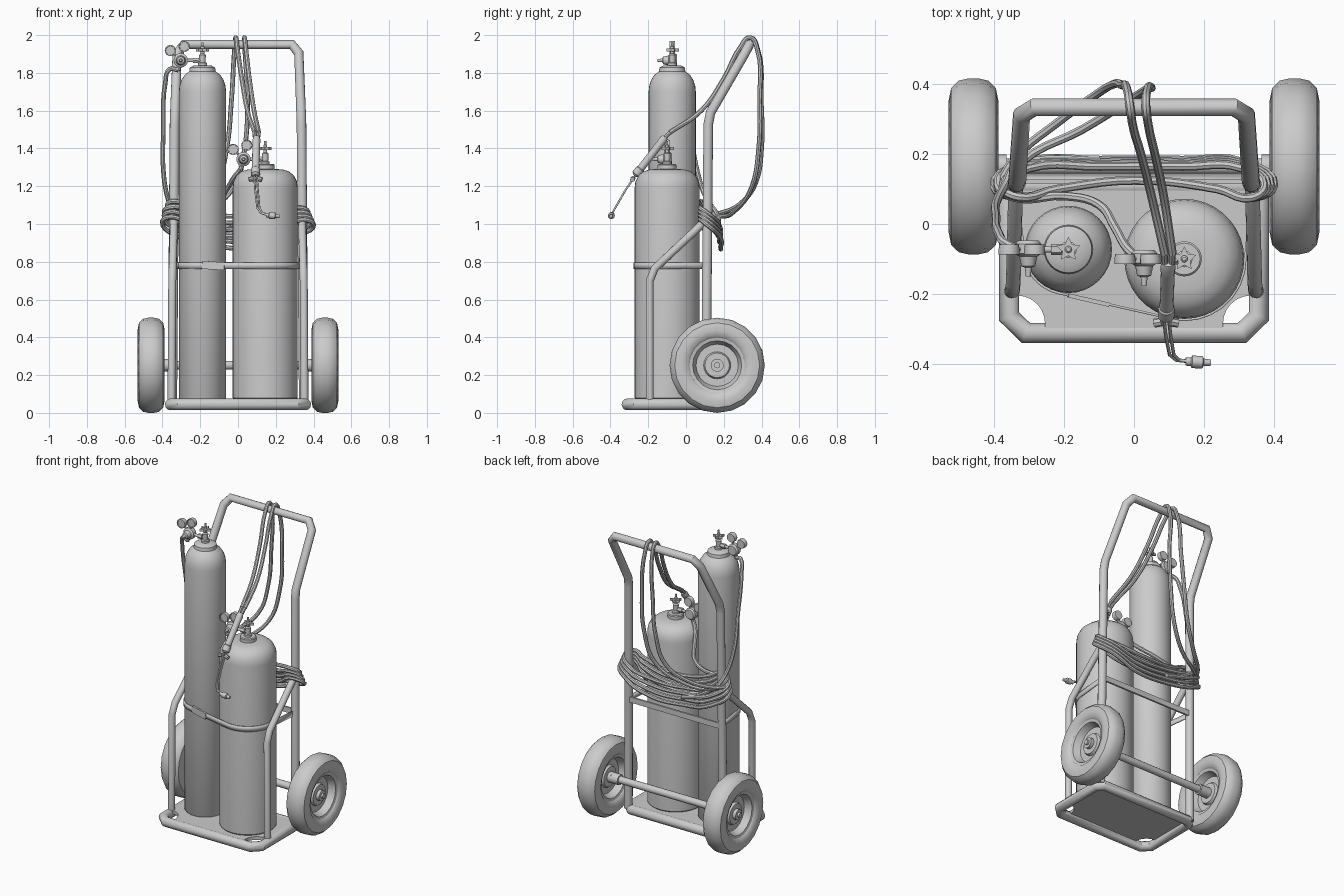
import bpy, bmesh
from math import sin, cos, pi, radians
from mathutils import Vector


def finish(name, bm):
    bmesh.ops.remove_doubles(bm, verts=bm.verts, dist=1e-5)
    bmesh.ops.recalc_face_normals(bm, faces=bm.faces)
    me = bpy.data.meshes.new(name)
    bm.to_mesh(me)
    bm.free()
    ob = bpy.data.objects.new(name, me)
    bpy.context.collection.objects.link(ob)
    return ob


def lathe(name, profile, loc, axis=(0, 0, 1), segs=16):
    """Spin (radius, height) pairs about an axis."""
    bm = bmesh.new()
    rings = [[bm.verts.new((r * cos(2 * pi * i / segs), r * sin(2 * pi * i / segs), h))
              for i in range(segs)] for r, h in profile]
    for a, b in zip(rings, rings[1:]):
        for i in range(segs):
            j = (i + 1) % segs
            bm.faces.new((a[i], a[j], b[j], b[i]))
    ob = finish(name, bm)
    ob.rotation_euler = Vector(axis).to_track_quat('Z', 'Y').to_euler()
    ob.location = loc
    return ob


def rod(name, a, b, r, segs=12):
    a, b = Vector(a), Vector(b)
    h = (b - a).length
    return lathe(name, [(0, 0), (r, 0), (r, h), (0, h)], a, b - a, segs)


def tube(name, pts, r, smooth=False, cyclic=False):
    """Round tube along points: straight segments, or a smooth hose."""
    cu = bpy.data.curves.new(name, 'CURVE')
    cu.dimensions = '3D'
    cu.bevel_depth, cu.bevel_resolution = r, 2 if smooth else 4
    cu.resolution_u, cu.use_fill_caps = 5, True
    sp = cu.splines.new('BEZIER' if smooth else 'POLY')
    items = sp.bezier_points if smooth else sp.points
    items.add(len(pts) - 1)
    for q, p in zip(items, pts):
        if smooth:
            q.co = p
            q.handle_left_type = q.handle_right_type = 'AUTO'
        else:
            q.co = (*p, 1)
    sp.use_cyclic_u = cyclic
    ob = bpy.data.objects.new(name, cu)
    bpy.context.collection.objects.link(ob)
    bpy.ops.object.select_all(action='DESELECT')
    ob.select_set(True)
    bpy.context.view_layer.objects.active = ob
    bpy.ops.object.convert(target='MESH')
    return ob


def prism(name, outline, z0, z1):
    bm = bmesh.new()
    f = bm.faces.new([bm.verts.new((x, y, z0)) for x, y in outline])
    top = bmesh.ops.extrude_face_region(bm, geom=[f])['geom']
    bmesh.ops.translate(bm, vec=(0, 0, z1 - z0),
                        verts=[v for v in top if isinstance(v, bmesh.types.BMVert)])
    return finish(name, bm)


def box(name, loc, size, rot=(0, 0, 0)):
    bm = bmesh.new()
    bmesh.ops.create_cube(bm, size=1)
    bmesh.ops.scale(bm, vec=size, verts=bm.verts)
    ob = finish(name, bm)
    ob.location, ob.rotation_euler = loc, rot
    return ob


# Base frame and plate with scalloped front corners
half = [(0.31, -0.312), (0.358, -0.265), (0.358, 0.075), (0.325, 0.11)]
tube("base_frame", [(x, y, 0.045) for x, y in half] +
     [(-x, y, 0.045) for x, y in reversed(half)], 0.031, cyclic=True)
arc = [(0.335 - 0.08 * cos(a * pi / 12), -0.285 + 0.08 * sin(a * pi / 12)) for a in range(7)]
side = [(0.255, -0.3)] + arc + [(0.35, -0.205), (0.35, 0.1)]
prism("base_plate", side + [(-x, y) for x, y in reversed(side)], 0.05, 0.072)

# Handle frame and front braces
half = [(0.348, 0.105, 0.05), (0.336, 0.118, 1.53), (0.334, 0.13, 1.59),
        (0.322, 0.312, 1.905), (0.285, 0.335, 1.95)]
tube("handle_frame", half + [(-x, y, z) for x, y, z in reversed(half)], 0.026)
for s, n in ((-1, "left"), (1, "right")):
    tube(n + "_front_brace", [(s * 0.352, -0.192, 0.05), (s * 0.348, -0.192, 0.7),
         (s * 0.346, -0.165, 0.765), (s * 0.34, 0.07, 0.985), (s * 0.338, 0.115, 1.03)], 0.021)

# Wheels and axle
tread = [(0.13, 0.048), (0.147, 0.052), (0.155, 0.061), (0.19, 0.071),
         (0.225, 0.064), (0.246, 0.042), (0.252, 0.015)]
hub = [(0, 0.055), (0.016, 0.055), (0.016, 0.042), (0.034, 0.042), (0.034, 0.02),
       (0.065, 0.02), (0.072, 0.004), (0.112, 0.004)]
prof = hub + tread
for s, n in ((-1, "left"), (1, "right")):
    lathe(n + "_wheel", prof + [(r, -h) for r, h in reversed(prof)],
          (s * 0.46, 0.165, 0.252), (s, 0, 0), 20)
    rod(n + "_axle_collar", (s * 0.365, 0.165, 0.252), (s * 0.42, 0.165, 0.252), 0.034)
rod("axle", (-0.45, 0.165, 0.252), (0.45, 0.165, 0.252), 0.023)

# Gas cylinders
lathe("tall_cylinder", [(0, 0.07), (0.118, 0.07), (0.125, 0.08), (0.125, 1.7), (0.122, 1.73),
      (0.112, 1.762), (0.094, 1.79), (0.07, 1.807), (0.067, 1.828), (0.045, 1.84), (0, 1.84)],
      (-0.188, -0.073, 0), segs=32)
lathe("wide_cylinder", [(0, 0.07), (0.163, 0.07), (0.172, 0.08), (0.172, 1.19), (0.168, 1.225),
      (0.152, 1.257), (0.125, 1.279), (0.09, 1.289), (0.05, 1.291), (0.05, 1.312), (0.045, 1.317),
      (0, 1.317)], (0.144, -0.1, 0), segs=36)


# Valve with star handwheel, regulator and two gauges
def valve_set(n, x, y, z):
    lathe(n + "_valve", [(0, -0.01), (0.024, -0.01), (0.024, 0.012), (0.016, 0.016), (0.018, 0.055),
          (0.01, 0.062), (0.01, 0.1), (0.006, 0.104), (0.006, 0.122), (0, 0.122)], (x, y, z), segs=12)
    star = [((0.036 if i % 2 == 0 else 0.018) * cos(i * pi / 5 + pi / 2),
             (0.036 if i % 2 == 0 else 0.018) * sin(i * pi / 5 + pi / 2)) for i in range(10)]
    prism(n + "_handwheel", star, 0.074, 0.09).location = (x, y, z)
    rx, rz = x - 0.115, z + 0.026
    rod(n + "_outlet_pipe", (x, y, rz), (rx, y, rz), 0.009)
    rod(n + "_outlet_nut", (x - 0.02, y, rz), (x - 0.05, y, rz), 0.016, 6)
    lathe(n + "_regulator", [(0, -0.025), (0.03, -0.025), (0.038, -0.015), (0.038, 0.012),
          (0.026, 0.02), (0.02, 0.048), (0.01, 0.052), (0.007, 0.078), (0, 0.078)],
          (rx, y, rz), (0, -1, 0), 16)
    for k, (dx, dz) in enumerate([(-0.055, 0.052), (0.018, 0.074)]):
        rod(f"{n}_gauge_stem_{k}", (rx, y, rz), (rx + dx, y, rz + dz), 0.007, 8)
        lathe(f"{n}_gauge_{k}", [(0, -0.014), (0.028, -0.014), (0.03, 0.0), (0.03, 0.014),
              (0.025, 0.014), (0.024, 0.01), (0, 0.01)], (rx + dx, y, rz + dz), (0, -1, 0), 16)
    rod(n + "_hose_fitting", (rx, y, rz), (rx - 0.015, y, rz - 0.055), 0.012, 8)


valve_set("tall", -0.188, -0.073, 1.84)
valve_set("wide", 0.144, -0.1, 1.317)

# Strap wrapped around both cylinders, buckle and rear bar
path = [(-0.34, 0.12)]
for cx, cy, r, a0, a1 in ((-0.188, -0.073, 0.128, 180, 257), (0.144, -0.1, 0.175, 257, 360)):
    path += [(cx + r * cos(radians(a0 + (a1 - a0) * i / 8)),
              cy + r * sin(radians(a0 + (a1 - a0) * i / 8))) for i in range(9)]
path.append((0.34, 0.12))
bm = bmesh.new()
cols = [[bm.verts.new((x, y, z)) for z in (0.763, 0.797)] for x, y in path]
for a, b in zip(cols, cols[1:]):
    bm.faces.new((a[0], b[0], b[1], a[1]))
strap = finish("strap", bm)
mod = strap.modifiers.new("thickness", 'SOLIDIFY')
mod.thickness, mod.offset = 0.007, 0
box("strap_buckle", (-0.13, -0.218, 0.78), (0.12, 0.012, 0.042), (0, 0.06, radians(-13)))
box("rear_bar", (0, 0.122, 0.78), (0.67, 0.012, 0.036))

# Torch: handle, knobs, twin pipes and nozzle
top, low = Vector((0.098, -0.11, 1.46)), Vector((0.092, -0.27, 1.255))
axis = low - top
L = axis.length
lathe("torch_handle", [(0, 0), (0.016, 0), (0.022, 0.02), (0.02, 0.05), (0.02, L - 0.05),
      (0.024, L - 0.045), (0.024, L - 0.01), (0.012, L), (0, L)], top, axis, 12)
for s in (-1, 1):
    rod(f"torch_inlet_{s}", top + Vector((s * 0.012, 0.03, 0.03)), top + Vector((s * 0.01, 0, 0)), 0.01, 8)
    rod(f"torch_knob_{s}", low + Vector((s * 0.012, -0.01, -0.014)),
        low + Vector((s * 0.034, -0.014, -0.02)), 0.013, 8)
    tube(f"torch_pipe_{s}", [(0.092 + s * 0.007, -0.265, 1.26), (0.098 + s * 0.007, -0.32, 1.18),
         (0.108 + s * 0.006, -0.375, 1.085), (0.125 + s * 0.004, -0.39, 1.058),
         (0.17, -0.396, 1.046 + s * 0.004)], 0.005)
lathe("torch_nozzle", [(0, 0), (0.012, 0), (0.012, 0.015), (0.018, 0.018), (0.018, 0.048),
      (0.011, 0.052), (0.009, 0.072), (0, 0.072)], (0.148, -0.394, 1.047), (1, -0.05, -0.08), 12)

# Hoses from the torch over the handle bar and down to the coil
H = 0.0125
tube("torch_hose_left", [(0.088, -0.085, 1.485), (0.05, 0.08, 1.6), (0.02, 0.2, 1.77),
     (-0.005, 0.29, 1.94), (-0.012, 0.34, 1.987), (-0.018, 0.378, 1.93), (-0.035, 0.398, 1.65),
     (-0.06, 0.4, 1.4), (-0.11, 0.37, 1.22), (-0.22, 0.29, 1.11), (-0.34, 0.19, 1.06),
     (-0.385, 0.12, 1.05)], H, True)
tube("torch_hose_right", [(0.11, -0.085, 1.485), (0.085, 0.08, 1.6), (0.06, 0.2, 1.77),
     (0.04, 0.29, 1.94), (0.034, 0.34, 1.987), (0.036, 0.376, 1.93), (0.05, 0.39, 1.65),
     (0.035, 0.385, 1.4), (-0.02, 0.35, 1.2), (-0.15, 0.27, 1.08), (-0.32, 0.18, 1.04),
     (-0.38, 0.1, 1.06)], H, True)

# Hoses from the regulators to the coil
tube("tall_regulator_hose", [(-0.318, -0.073, 1.815), (-0.36, -0.06, 1.82), (-0.386, -0.03, 1.74),
     (-0.395, 0.02, 1.5), (-0.395, 0.06, 1.28), (-0.37, 0.11, 1.13), (-0.34, 0.16, 1.06),
     (-0.2, 0.175, 0.96)], H, True)
tube("wide_regulator_hose", [(0.014, -0.1, 1.29), (-0.02, -0.07, 1.25), (-0.055, -0.01, 1.19),
     (-0.1, 0.055, 1.13), (-0.2, 0.08, 1.09), (-0.34, 0.075, 1.09), (-0.39, 0.11, 1.07),
     (-0.34, 0.165, 1.01), (-0.1, 0.185, 0.93)], H, True)

# Hose coil slung around both uprights
for i in range(4):
    e, d = 0.012 * i, 0.035 * i
    tube(f"hose_coil_{i}", [(-0.375 - e * 0.7, 0.105, 1.1 - d * 0.8), (-0.3, 0.16 + e * 0.5, 1.03 - d),
         (-0.1, 0.165 + e * 0.5, 0.985 - d), (0.14, 0.165 + e * 0.5, 0.98 - d),
         (0.31, 0.16 + e * 0.5, 1.02 - d * 0.8), (0.372 + e * 0.8, 0.11, 1.06 - d * 0.6),
         (0.335, 0.075, 1.085 - d * 0.6), (0.24, 0.1, 1.07 - d), (0, 0.125, 1.04 - d),
         (-0.22, 0.1, 1.07 - d), (-0.335, 0.078, 1.12 - d * 0.8)], H, True, True)

# Smooth shading with sharp edges kept
bpy.ops.object.select_all(action='SELECT')
bpy.context.view_layer.objects.active = strap
bpy.ops.object.shade_smooth_by_angle(angle=radians(35))
